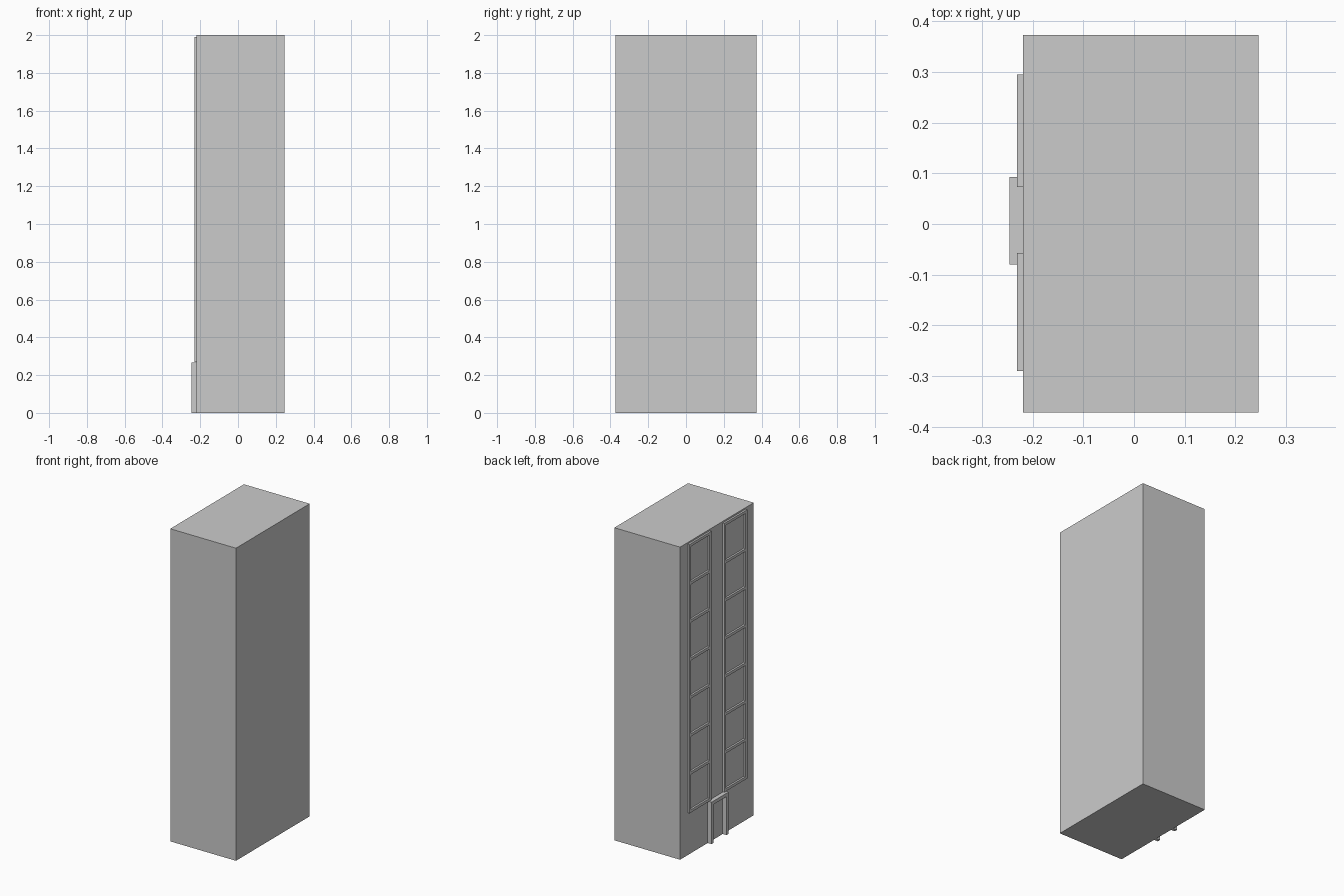
import bpy, bmesh

if "Cube" in bpy.data.objects:
    bpy.data.objects.remove(bpy.data.objects["Cube"])


def add_box(bm, x, y, z):
    """Add a box spanning the given (min, max) ranges."""
    verts = bmesh.ops.create_cube(bm, size=1.0)["verts"]
    for v in verts:
        v.co = [lo + (c + 0.5) * (hi - lo) for c, (lo, hi) in zip(v.co, (x, y, z))]


def make_object(name, boxes):
    bm = bmesh.new()
    for b in boxes:
        add_box(bm, *b)
    mesh = bpy.data.meshes.new(name)
    bm.to_mesh(mesh)
    bm.free()
    obj = bpy.data.objects.new(name, mesh)
    bpy.context.collection.objects.link(obj)
    return obj


WALL = -0.219     # facade plane
BAR = 0.018       # trim width

# Main tower block
make_object("tower_block", [((WALL, 0.246), (-0.372, 0.373), (0, 2.0))])


# Window column: two uprights with evenly spaced rails between them
def window_column(name, y0, y1, z0=0.27, z1=1.99, floors=7):
    x = (-0.231, WALL + 0.002)
    boxes = [(x, (y0, y0 + BAR), (z0, z1)), (x, (y1 - BAR, y1), (z0, z1))]
    step = (z1 - z0 - BAR) / floors
    for i in range(floors + 1):
        z = z0 + i * step
        boxes.append((x, (y0 + BAR, y1 - BAR), (z, z + BAR)))
    make_object(name, boxes)


window_column("window_frames_left", 0.073, 0.295)
window_column("window_frames_right", -0.290, -0.057)

# Door surround: two posts and a lintel
dx, d0, d1, dh, dw = (-0.246, WALL + 0.002), -0.080, 0.093, 0.268, 0.022
make_object("door_surround", [
    (dx, (d0, d0 + dw), (0, dh)),
    (dx, (d1 - dw, d1), (0, dh)),
    (dx, (d0 + dw, d1 - dw), (dh - dw, dh)),
])
